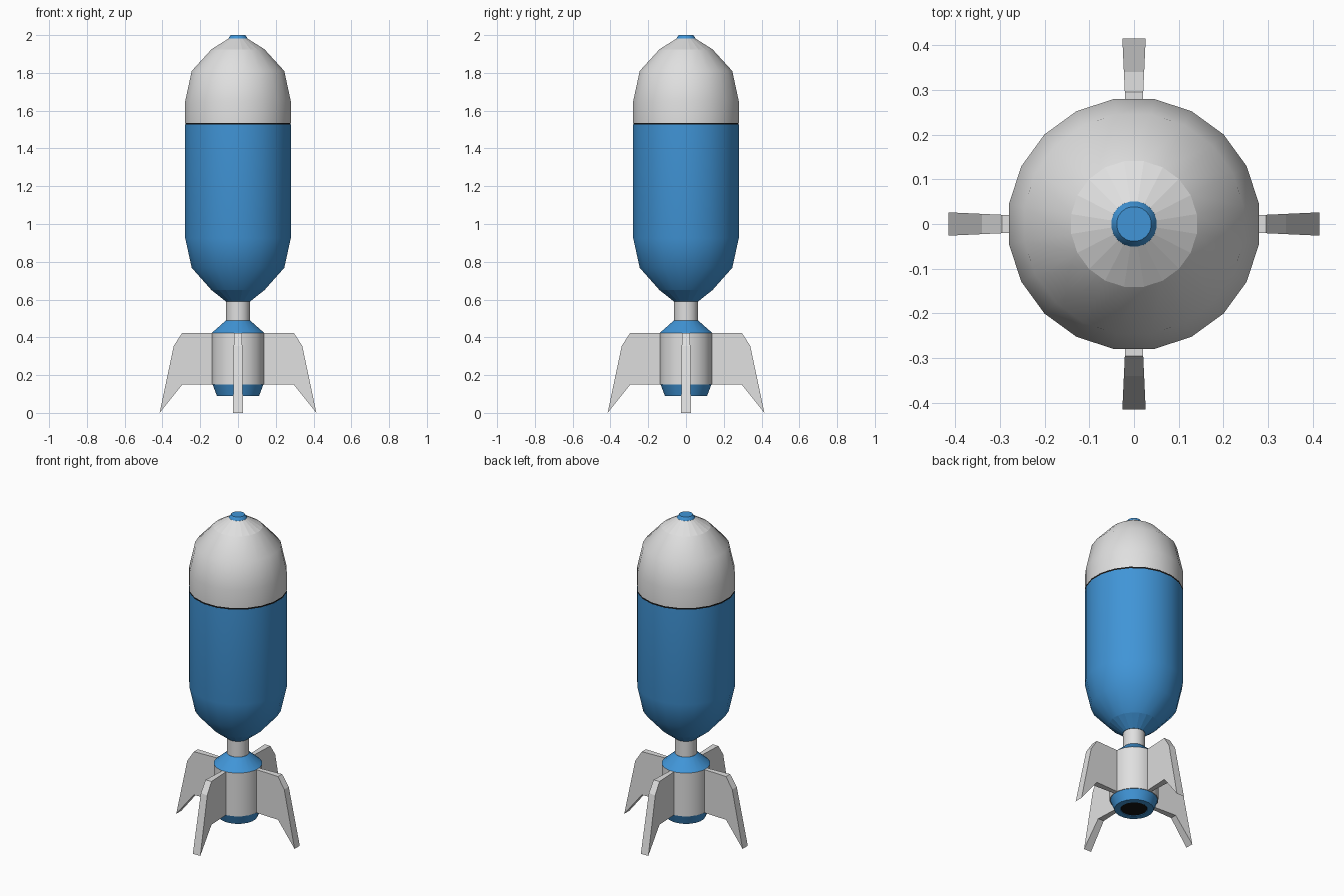
import bpy, bmesh, math
from mathutils import Matrix

if "Cube" in bpy.data.objects:
    bpy.data.objects.remove(bpy.data.objects["Cube"])

SIDES = 20


def material(name, rgb):
    m = bpy.data.materials.new(name)
    m.diffuse_color = (*rgb, 1)
    m.use_nodes = True
    m.node_tree.nodes["Principled BSDF"].inputs["Base Color"].default_value = m.diffuse_color
    return m


BLUE = material("blue paint", (0.052, 0.30, 0.68))
GREY = material("light grey paint", (0.74, 0.74, 0.74))
DARK = material("black", (0.008, 0.008, 0.008))


def add_object(name, bm, mats):
    bmesh.ops.recalc_face_normals(bm, faces=bm.faces)
    me = bpy.data.meshes.new(name)
    bm.to_mesh(me)
    bm.free()
    for m in mats:
        me.materials.append(m)
    ob = bpy.data.objects.new(name, me)
    bpy.context.collection.objects.link(ob)
    return ob


def lathe(name, profile, mat, flat_bands=()):
    """Closed turned part from (radius, z) points; flat_bands stay faceted."""
    bm = bmesh.new()
    rings = []
    for r, z in profile:
        angles = [2 * math.pi * (i + 0.5) / SIDES for i in range(SIDES)]
        rings.append([bm.verts.new((r * math.cos(a), r * math.sin(a), z)) for a in angles])
    for a, b in zip(rings, rings[1:]):
        for i in range(SIDES):
            j = (i + 1) % SIDES
            bm.faces.new((a[i], a[j], b[j], b[i]))
    bm.faces.new(rings[0])
    bm.faces.new(rings[-1])
    ob = add_object(name, bm, [mat])
    bpy.ops.object.select_all(action='DESELECT')
    ob.select_set(True)
    bpy.context.view_layer.objects.active = ob
    bpy.ops.object.shade_smooth_by_angle(angle=math.radians(35))
    for band in flat_bands:
        for k in range(SIDES):
            ob.data.polygons[band * SIDES + k].use_smooth = False
    return ob


# Main casing, seam and nose
lathe("body", [(0.065, 0.59), (0.142, 0.65), (0.248, 0.768), (0.283, 0.925), (0.283, 1.526)],
      BLUE, flat_bands=(0,))
lathe("seam", [(0.2825, 1.526), (0.2825, 1.536)], DARK)
lathe("nose", [(0.283, 1.536), (0.283, 1.65), (0.248, 1.81), (0.142, 1.925), (0.045, 1.985)],
      GREY, flat_bands=(3,))
lathe("nose_tip", [(0.053, 1.975), (0.05, 1.985), (0.039, 2.0)], BLUE)

# Tail section
lathe("neck", [(0.063, 0.48), (0.063, 0.60)], GREY)
lathe("tail_cone", [(0.14, 0.424), (0.064, 0.49)], BLUE)
lathe("tail_tube", [(0.14, 0.15), (0.14, 0.424)], GREY)
lathe("nozzle", [(0.07, 0.11), (0.078, 0.09), (0.113, 0.09), (0.136, 0.15)], BLUE)
lathe("nozzle_opening", [(0.075, 0.092), (0.075, 0.098)], DARK)

# Four fins that thicken outwards
FIN = [(0.11, 0.15), (0.295, 0.15), (0.415, 0.0), (0.34, 0.355), (0.295, 0.424), (0.11, 0.424)]
for n, side in enumerate(("right", "back", "left", "front")):
    bm = bmesh.new()
    sheets = [[bm.verts.new((r, s * (0.007 + 0.046 * r), z)) for r, z in FIN] for s in (-1, 1)]
    for sheet in sheets:
        bm.faces.new(sheet)
    for i in range(len(FIN)):
        j = (i + 1) % len(FIN)
        bm.faces.new((sheets[0][i], sheets[0][j], sheets[1][j], sheets[1][i]))
    bm.transform(Matrix.Rotation(n * math.pi / 2, 4, 'Z'))
    add_object("fin_" + side, bm, [GREY])
